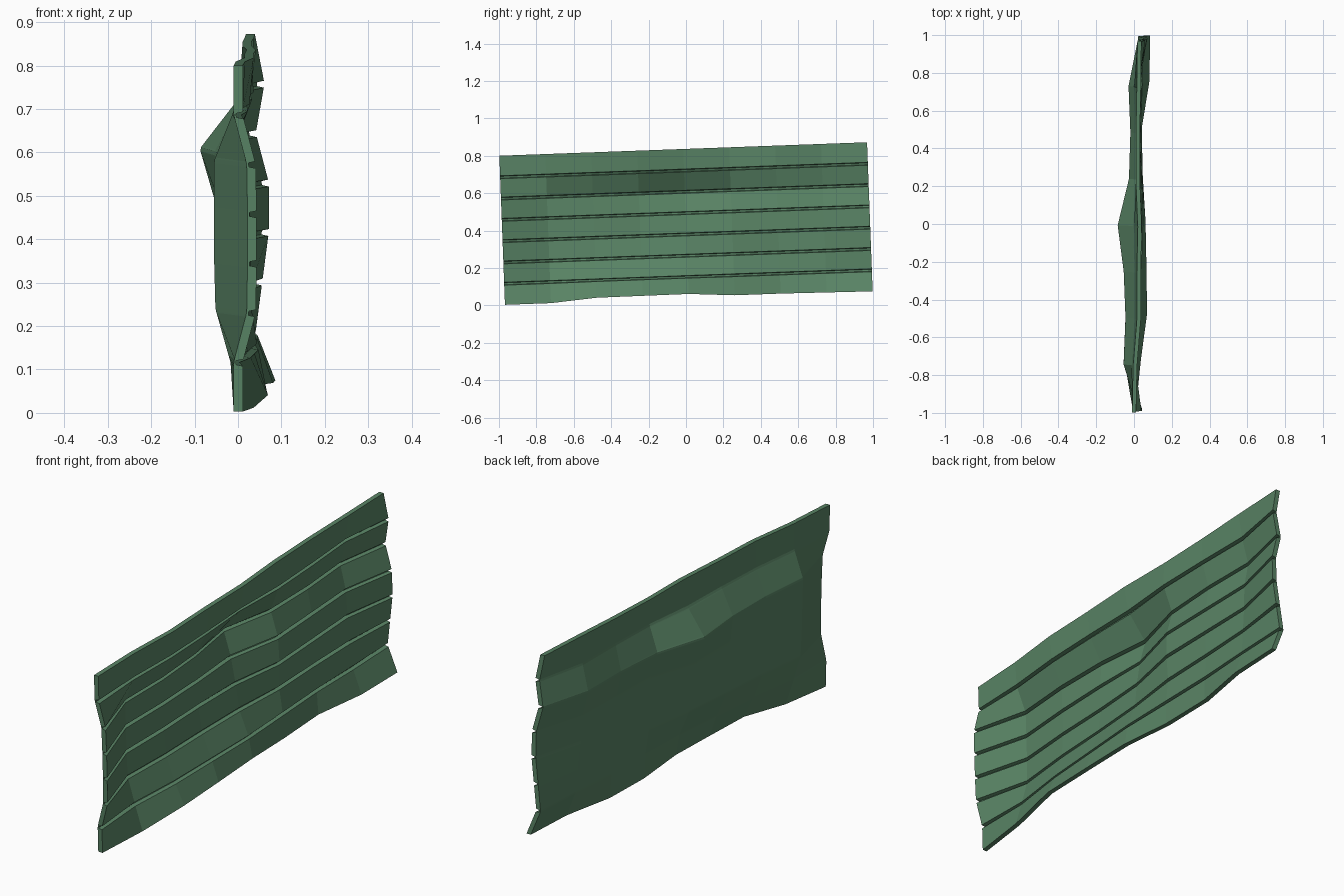
import bpy, bmesh

if "Cube" in bpy.data.objects:
    bpy.data.objects.remove(bpy.data.objects["Cube"])

# Dents: sideways push (thousandths) per slat seam (bottom to top), along the length
DENTS = [
    [-10, 15, 48, 45, 40, 25, 20, 60, 65],
    [-10, -20, 5, 15, 25, 20, 15, 20, 20],
    [20, -52, -35, -30, -20, 5, 5, 10, 35],
    [22, -55, -45, -45, -35, 10, 5, 0, 50],
    [22, -55, -45, -45, -55, 5, 0, -5, 50],
    [20, -55, -45, -55, -88, -28, -20, -30, 20],
    [-10, -10, 5, 5, 0, 15, 10, 0, 40],
    [-10, -5, 15, 15, 20, 10, 10, 15, 18],
]
BOTTOM_LIFT = [0, 0, 20, 21, 22, 6, 6, 3, 0]   # wavy lower edge
SLATS, COLS = 7, 9
THICK, FLOOR = 0.021, 0.005


def point(col, row, depth):
    """Position on the bent, tilted panel; row may be fractional."""
    i = min(int(row), SLATS - 1)
    f = row - i
    x = (DENTS[i][col] * (1 - f) + DENTS[i + 1][col] * f) / 1000 + depth
    u, v = col / 4 - 1, row / SLATS
    y = 0.983 * u - 0.03 * (v - 0.5)
    z = 0.003 + 0.036 * (u + 1) + 0.797 * v
    z += BOTTOM_LIFT[col] / 1000 * max(0, 1 - row)
    return x, y, z


# Cross-section: raised slats on the +x face with narrow grooves between
front = [(0, THICK)]
for s in range(1, SLATS):
    front += [(s - 0.08, THICK), (s - 0.05, FLOOR), (s + 0.03, FLOOR), (s + 0.06, THICK)]
front.append((SLATS, THICK))
# Back points match the front so the wall ends can be capped in quads
rows = len(front)

bm = bmesh.new()
fv = [[bm.verts.new(point(c, r, d)) for r, d in front] for c in range(COLS)]
bv = [[bm.verts.new(point(c, r, 0)) for r, d in front] for c in range(COLS)]
for c in range(COLS - 1):
    for r in range(rows - 1):
        bm.faces.new((fv[c][r], fv[c + 1][r], fv[c + 1][r + 1], fv[c][r + 1]))
        bm.faces.new((bv[c][r], bv[c][r + 1], bv[c + 1][r + 1], bv[c + 1][r]))
    # top and bottom edges
    for r in (0, rows - 1):
        bm.faces.new((fv[c][r], bv[c][r], bv[c + 1][r], fv[c + 1][r]))
# end caps
for c in (0, COLS - 1):
    for r in range(rows - 1):
        bm.faces.new((fv[c][r], fv[c][r + 1], bv[c][r + 1], bv[c][r]))
bmesh.ops.recalc_face_normals(bm, faces=bm.faces[:])

mesh = bpy.data.meshes.new("dented_slat_panel")
bm.to_mesh(mesh)
bm.free()
panel = bpy.data.objects.new("dented_slat_panel", mesh)
bpy.context.collection.objects.link(panel)

# Faded green paint
paint = bpy.data.materials.new("green_paint")
paint.diffuse_color = (0.10, 0.23, 0.13, 1)
paint.use_nodes = True
paint.node_tree.nodes["Principled BSDF"].inputs["Base Color"].default_value = paint.diffuse_color
mesh.materials.append(paint)
